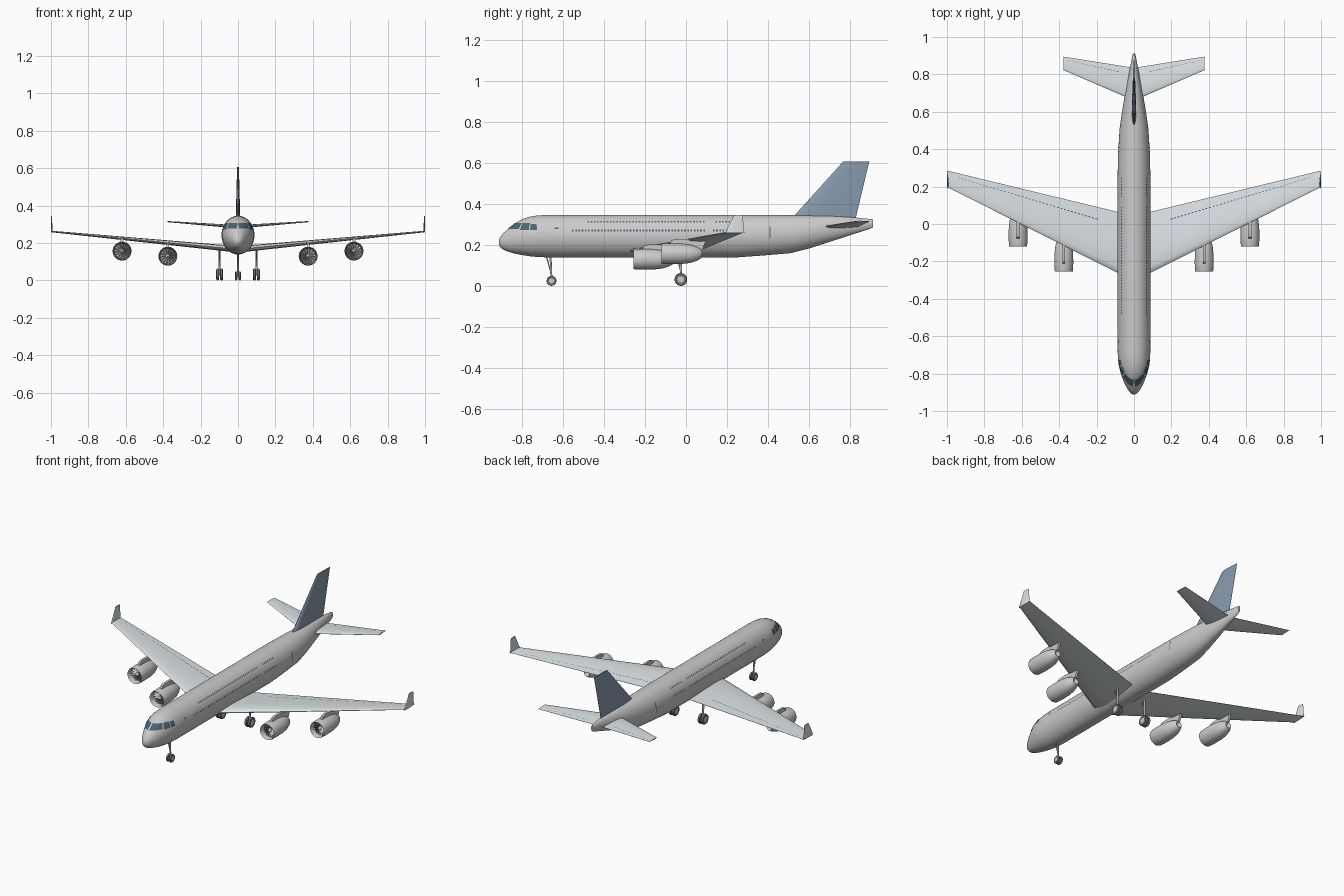
import bpy, bmesh, math
from mathutils import Vector as V
from mathutils.bvhtree import BVHTree

if "Cube" in bpy.data.objects:
    bpy.data.objects.remove(bpy.data.objects["Cube"])


def material(name, r, g, b):
    m = bpy.data.materials.new(name)
    m.diffuse_color = (r, g, b, 1)
    m.use_nodes = True
    m.node_tree.nodes["Principled BSDF"].inputs["Base Color"].default_value = m.diffuse_color
    return m


WING = material("pale_blue_grey", 0.72, 0.77, 0.8)
FIN = material("slate_blue", 0.25, 0.33, 0.43)
GLASS = material("dark_glass", 0.07, 0.13, 0.16)
DARK = material("dark_grey", 0.16, 0.16, 0.17)


def make(name, verts, faces, mat=None, mirror=False, fix=True):
    bm = bmesh.new()
    vs = [bm.verts.new(v) for v in verts]
    for f in faces:
        bm.faces.new([vs[i] for i in f])
    if fix:
        bmesh.ops.recalc_face_normals(bm, faces=bm.faces)
    me = bpy.data.meshes.new(name)
    bm.to_mesh(me)
    bm.free()
    ob = bpy.data.objects.new(name, me)
    bpy.context.collection.objects.link(ob)
    if mat:
        me.materials.append(mat)
    if mirror:
        ob.modifiers.new("mirror", 'MIRROR').use_mirror_merge = False
    bpy.ops.object.select_all(action='DESELECT')
    ob.select_set(True)
    bpy.context.view_layer.objects.active = ob
    bpy.ops.object.shade_smooth_by_angle(angle=math.radians(35))
    return ob


def loft(name, rings, mat=None, mirror=False):
    """Skin equal-sized rings of points and cap both ends."""
    n = len(rings[0])
    faces = [(k * n + i, k * n + (i + 1) % n, (k + 1) * n + (i + 1) % n, (k + 1) * n + i)
             for k in range(len(rings) - 1) for i in range(n)]
    faces += [tuple(range(n)), tuple(range((len(rings) - 1) * n, len(rings) * n))]
    return make(name, [p for r in rings for p in r], faces, mat, mirror)


def ring(c, u, w, n):
    return [c + u * math.cos(2 * math.pi * i / n) + w * math.sin(2 * math.pi * i / n) for i in range(n)]


def lathe(name, c, axis, profile, n=32, mat=None):
    """Revolve (distance, radius) points about an axis through c; mirrored in x."""
    u = axis.orthogonal().normalized()
    w = axis.cross(u)
    return loft(name, [ring(c + axis * d, u * r, w * r, n) for d, r in profile], mat, True)


def rod(name, a, b, r):
    a, b = V(a), V(b)
    return lathe(name, a, (b - a).normalized(), [(0, r), ((b - a).length, r)], 12)


# Fuselage stations: y, bottom z, top z, half width
ST = [(-.912, .207, .217, .004), (-.907, .192, .236, .016), (-.89, .177, .258, .03),
      (-.86, .165, .283, .047), (-.83, .157, .307, .06), (-.80, .151, .325, .071),
      (-.76, .145, .338, .081), (-.72, .141, .344, .086), (-.66, .139, .346, .088),
      (.24, .139, .346, .088), (.38, .149, .346, .085), (.51, .16, .345, .077),
      (.60, .183, .344, .064), (.70, .215, .342, .047), (.82, .254, .334, .024),
      (.90, .28, .326, .009), (.912, .287, .322, .006)]
fus = loft("fuselage", [ring(V((0, y, (a + b) / 2)), V((w, 0, 0)), V((0, 0, (b - a) / 2)), 48)
                        for y, a, b, w in ST])
bm = bmesh.new()
bm.from_mesh(fus.data)
TREE = BVHTree.FromBMesh(bm)
bm.free()


def on_skin(origin, direction, off=.0015):
    hit, nor, _, _ = TREE.ray_cast(V(origin), V(direction))
    return hit + nor * (off if nor.dot(V(direction)) > 0 else -off)


def patches(name, grids):
    """Each grid is rows of surface points; skin them as thin panes."""
    verts, faces = [], []
    for g in grids:
        base, n = len(verts), len(g[0])
        verts += [p for row in g for p in row]
        faces += [(base + r * n + c, base + r * n + c + 1, base + (r + 1) * n + c + 1, base + (r + 1) * n + c)
                  for r in range(len(g) - 1) for c in range(n - 1)]
    return make(name, verts, faces, GLASS, True, False)


# Cockpit panes wrapped around the nose
panes = []
for a0, a1, z0, z1 in [(2, 38, .276, .306), (42, 72, .273, .305), (76, 100, .272, .302)]:
    panes.append([[on_skin((0, -.74, z0 + (z1 - z0) * r / 4),
                           (math.sin(t), -math.cos(t), 0), .002)
                   for t in [math.radians(a0 + (a1 - a0) * c / 8) for c in range(9)]] for r in range(5)])
patches("cockpit_window", panes)


# Two rows of cabin windows and door marks
def side_patch(y0, y1, z0, z1):
    return [[on_skin((0, y, z0 + (z1 - z0) * r / 3), (1, 0, 0)) for y in (y0, y1)] for r in range(4)]


wins = []
for z, start in ((.27, -.555), (.312, -.48)):
    for i in range(int((.26 - start) / .0156)):
        y = start + i * .0156
        if not .085 < y < .13:
            wins.append(side_patch(y, y + .008, z - .004, z + .004))
patches("cabin_windows", wins)
patches("door_marks", [side_patch(-.64, -.62, .277, .284), side_patch(.406, .412, .233, .29)])

# Lifting surfaces from a shared aerofoil section
FOIL = [(0, 0), (.02, .4), (.1, .78), (.3, 1), (.55, .8), (.78, .42), (1, .04)]


def foil(le, te, thick):
    le, te, h = V(le), V(te), V(thick) / 2
    up = [le.lerp(te, f) + h * t for f, t in FOIL]
    return up + [le.lerp(te, f) - h * t for f, t in reversed(FOIL[1:])]


def plane(name, root, tip, mat, mirror=True, dashes=0, span=(.2, .95)):
    loft(name, [foil(*root), foil(*tip)], mat, mirror)
    # dashed hinge line on the upper skin
    grids = []
    for i in range(dashes):
        quad = []
        for f in (.77, .79):
            row = []
            for e in (0, .55):
                s = span[0] + (span[1] - span[0]) * (i + e) / dashes
                a, b, h = (V(root[k]).lerp(V(tip[k]), s) for k in range(3))
                row.append(a.lerp(b, f) + h * .225 + V((0, 0, .0012)))
            quad.append(row)
        grids.append(quad)
    if grids:
        patches(name + "_hinge_line", grids)


plane("wing", ((.03, -.29, .17), (.03, .051, .168), (0, 0, .034)),
      ((.998, .197, .262), (.998, .285, .262), (0, 0, .008)), WING, dashes=40, span=(.17, .95))
plane("winglet", ((.996, .19, .259), (.996, .284, .259), (.008, 0, 0)),
      ((.997, .235, .346), (.997, .276, .346), (.006, 0, 0)), WING)
plane("tailplane", ((.0, .66, .287), (.0, .835, .287), (0, 0, .018)),
      ((.378, .823, .315), (.378, .895, .315), (0, 0, .006)), WING, dashes=16, span=(.22, .95))
plane("tail_fin", ((0, .52, .334), (0, .826, .328), (.024, 0, 0)),
      ((0, .766, .607), (0, .893, .607), (.01, 0, 0)), FIN, False)

# Engines: nacelle, fan, spinner, pylon
NACELLE = [(.04, .002), (.04, .041), (.012, .042), (.002, .045), (0, .047), (.006, .049), (.05, .0505),
           (.1, .0495), (.14, .045), (.172, .035), (.193, .023), (.198, .018), (.192, .014), (.185, .002)]
Y = V((0, 1, 0))
for tag, x, y, z in (("inner", .375, -.255, .13), ("outer", .62, -.12, .157)):
    c = V((x, y, z))
    lathe(tag + "_engine_nacelle", c, Y, NACELLE)
    lathe(tag + "_engine_fan_disc", c, Y, [(.035, .002), (.035, .0405), (.039, .0405), (.039, .002)], mat=DARK)
    lathe(tag + "_engine_spinner", c, Y, [(.012, .0005), (.016, .005), (.024, .0095), (.036, .012)], 20)
    verts, faces = [], []
    for i in range(14):
        a = 2 * math.pi * i / 14
        for r, t, d in ((.01, 0, .027), (.01, .35, .034), (.041, .24, .034), (.041, 0, .027)):
            verts.append(c + V((r * math.cos(a + t), d, r * math.sin(a + t))))
        faces.append(tuple(range(4 * i, 4 * i + 4)))
    make(tag + "_engine_fan_blades", verts, faces, None, True)
    side = [(.04, .044), (.05, .066), (.07, .072), (.22, .072), (.2, .02), (.12, .03)]
    loft(tag + "_engine_pylon", [[c + V((dx, p, q)) for p, q in side] for dx in (-.007, .007)], None, True)


# Landing gear: twin wheels on struts
def wheel(name, x, y, r, w):
    c, X = V((x, y, r + .001)), V((1, 0, 0))
    h = w / 2
    lathe(name + "_tyre", c, X, [(-h * .8, r * .5), (-h, r * .7), (-h * .8, r * .93), (-h * .4, r),
                                 (h * .4, r), (h * .8, r * .93), (h, r * .7), (h * .8, r * .5)], 28, DARK)
    lathe(name + "_hub", c, X, [(-h * .9, r * .2), (-h * .85, r * .5), (h * .85, r * .5), (h * .9, r * .2)], 20)


wheel("nose_wheel", .0095, -.655, .024, .012)
rod("nose_axle", (-.01, -.655, .025), (.01, -.655, .025), .004)
rod("nose_strut", (0, -.655, .025), (0, -.66, .15), .005)
rod("nose_brace", (0, -.655, .055), (0, -.68, .145), .003)
for tag, x in (("inner", .088), ("outer", .109)):
    wheel("main_%s_wheel" % tag, x, -.025, .031, .016)
rod("main_axle", (.084, -.025, .032), (.113, -.025, .032), .005)
rod("main_strut", (.0985, -.025, .032), (.0985, -.025, .175), .0055)
rod("main_brace", (.0985, -.025, .07), (.0985, -.05, .17), .0035)
